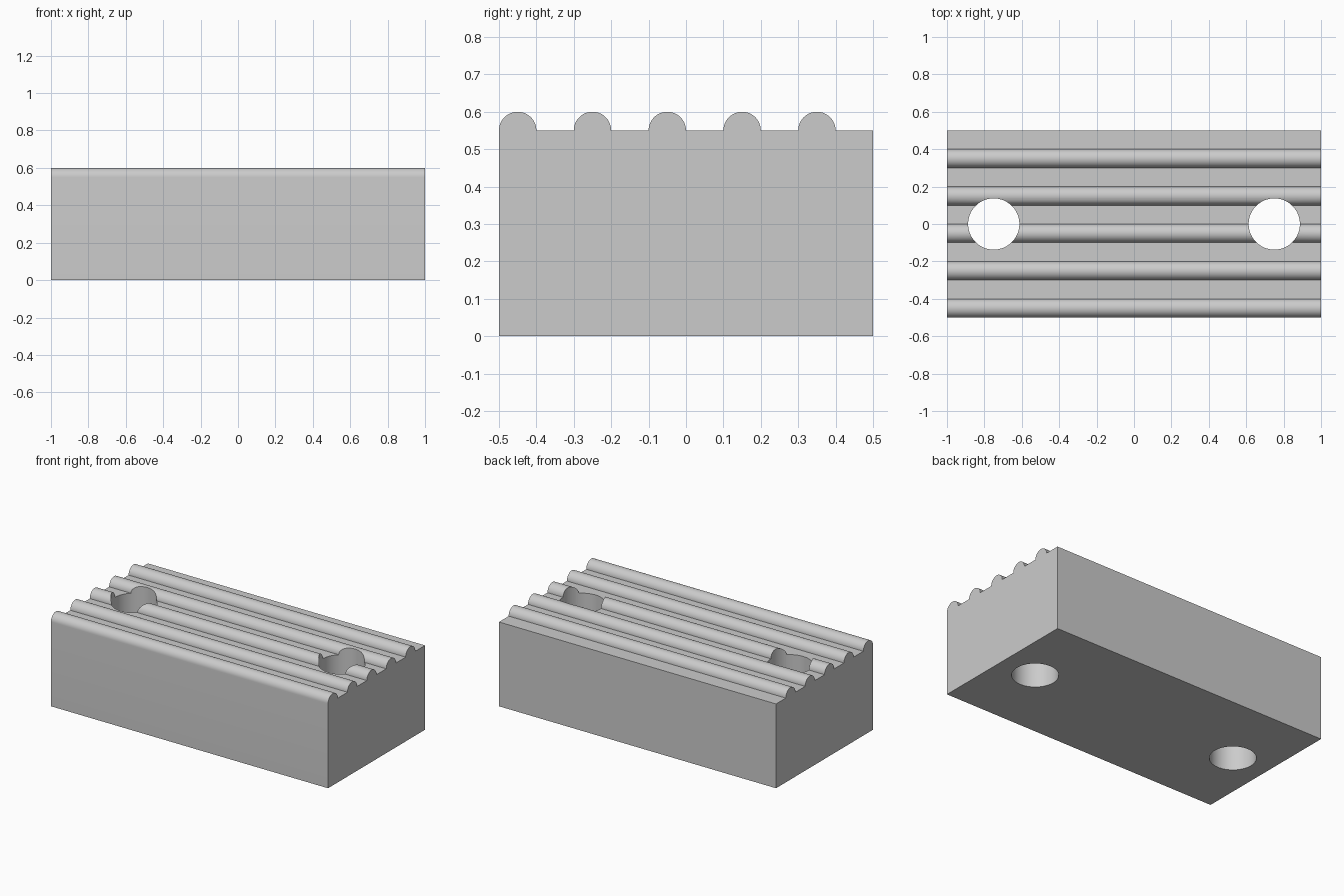
import bpy
import bmesh
import math
from mathutils import Vector

cube = bpy.data.objects.get("Cube")
if cube:
    bpy.data.objects.remove(cube, do_unlink=True)

LENGTH, DEPTH, DECK = 2.0, 1.0, 0.55
RIDGE_R, RIDGE_PITCH, RIDGES = 0.05, 0.2, 5
HOLE_X, HOLE_R = 0.75, 0.137
ARC_STEPS = 24

grey = bpy.data.materials.new("plain grey")
grey.use_nodes = True
colour = (0.6, 0.6, 0.6, 1)
grey.diffuse_color = colour
grey.node_tree.nodes["Principled BSDF"].inputs["Base Color"].default_value = colour

# Side profile: flat base, with half-round ridges along the deck
half = DEPTH / 2
profile = [(half, 0), (-half, 0)]
for i in range(RIDGES):
    centre = -half + RIDGE_R + i * RIDGE_PITCH
    for s in range(ARC_STEPS + 1):
        a = math.pi * (1 - s / ARC_STEPS)
        profile.append((centre + RIDGE_R * math.cos(a), DECK + RIDGE_R * math.sin(a)))
profile.append((half, DECK))

# Ribbed block: profile swept along x
bm = bmesh.new()
face = bm.faces.new([bm.verts.new((-LENGTH / 2, y, z)) for y, z in profile])
swept = bmesh.ops.extrude_face_region(bm, geom=[face])["geom"]
bmesh.ops.translate(bm, vec=Vector((LENGTH, 0, 0)),
                    verts=[v for v in swept if isinstance(v, bmesh.types.BMVert)])
bmesh.ops.recalc_face_normals(bm, faces=bm.faces)
mesh = bpy.data.meshes.new("ribbed_block")
bm.to_mesh(mesh)
bm.free()
mesh.materials.append(grey)
block = bpy.data.objects.new("ribbed_block", mesh)
bpy.context.collection.objects.link(block)

# Two round holes right through the block
cutters = []
for side, name in ((1, "left"), (-1, "right")):
    bpy.ops.mesh.primitive_cylinder_add(vertices=64, radius=HOLE_R, depth=2,
                                        location=(side * HOLE_X, 0, 0.3))
    cutter = bpy.context.object
    cutter.name = name + "_hole_cutter"
    cutter.data.materials.append(grey)
    cutters.append(cutter)
    cut = block.modifiers.new(name + "_hole", "BOOLEAN")
    cut.operation = "DIFFERENCE"
    cut.solver = "EXACT"
    cut.object = cutter

# Apply the cuts, then drop the cutters
bpy.ops.object.select_all(action="DESELECT")
block.select_set(True)
bpy.context.view_layer.objects.active = block
for cut in list(block.modifiers):
    bpy.ops.object.modifier_apply(modifier=cut.name)
for cutter in cutters:
    bpy.data.objects.remove(cutter, do_unlink=True)
bpy.ops.object.shade_smooth_by_angle(angle=math.radians(30))
